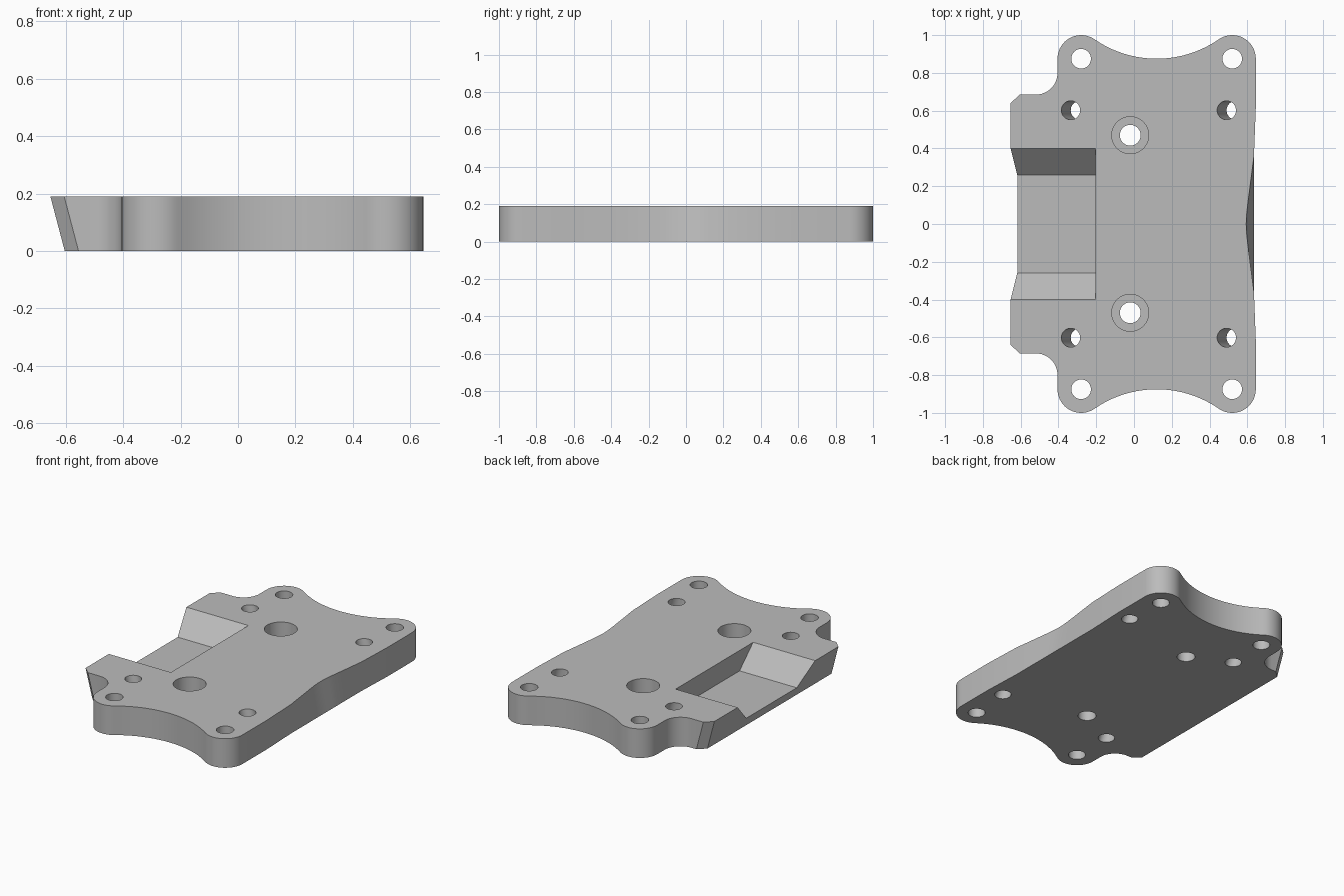
import bpy, bmesh, math
from mathutils import Vector

if "Cube" in bpy.data.objects:
    bpy.data.objects.remove(bpy.data.objects["Cube"])

H = 0.19          # plate thickness
LEAN = 0.05       # sideways drift of the slanted features over the thickness

grey = bpy.data.materials.new("plain grey")
grey.diffuse_color = (0.5, 0.5, 0.5, 1)
grey.use_nodes = True
grey.node_tree.nodes["Principled BSDF"].inputs["Base Color"].default_value = grey.diffuse_color


def arc(cx, cy, r, a0, a1, n):
    return [(cx + r * math.cos(math.radians(a0 + (a1 - a0) * i / n)),
             cy + r * math.sin(math.radians(a0 + (a1 - a0) * i / n))) for i in range(n + 1)]


def loft(name, low, high):
    """Closed solid between two matching loops of 3D points."""
    bm = bmesh.new()
    a = [bm.verts.new(p) for p in low]
    b = [bm.verts.new(p) for p in high]
    n = len(a)
    bm.faces.new(a[::-1])
    bm.faces.new(b)
    for i in range(n):
        j = (i + 1) % n
        bm.faces.new((a[i], a[j], b[j], b[i]))
    bmesh.ops.recalc_face_normals(bm, faces=bm.faces)
    me = bpy.data.meshes.new(name)
    bm.to_mesh(me)
    bm.free()
    ob = bpy.data.objects.new(name, me)
    bpy.context.collection.objects.link(ob)
    me.materials.append(grey)
    return ob


def hole(x, y, r, z0, z1, lean=0.0):
    """Round cutter; x, y are its centre at the top face."""
    def ring(z):
        dx = lean * (1 - z / H)
        return [(px + dx, py, z) for px, py in arc(x, y, r, 0, 360, 40)[:-1]]
    return loft("hole_cutter", ring(z0), ring(z1))


# Back half of the outline, from the middle of the right edge round to the left edge
waist = [(0.594, 0.0), (0.595, 0.03), (0.598, 0.07), (0.604, 0.12), (0.635, 0.36)]
corner = [(0.645, 0.62)] + arc(0.52, 0.875, 0.125, 0, 124.7, 16)
scoop = arc(0.12, 1.453, 0.578, 304.7, 235.3, 20)[1:-1]
left = arc(-0.28, 0.875, 0.125, 55.3, 180, 16) + arc(-0.52, 0.80, 0.115, 0, -90, 12)
tab = [(-0.605, 0.685), (-0.653, 0.64)]

top = [(x, y) for x, y in waist + corner + scoop + left + tab]
bottom = ([(0.635, y) for _, y in waist] + corner + scoop + left
          + [(x + LEAN, y) for x, y in tab])


def full_loop(half, z):
    front = [(x, -y) for x, y in half[:0:-1]]
    return [(x, y, z) for x, y in half + front]


plate = loft("mounting_plate", full_loop(bottom, 0), full_loop(top, H))

cutters = []
for s in (1, -1):
    for x in (-0.28, 0.52):                      # straight corner holes
        cutters.append(hole(x, 0.875 * s, 0.052, -0.1, 0.3))
    for x in (-0.335, 0.49):                     # leaning holes
        cutters.append(hole(x, 0.602 * s, 0.05, -0.1, 0.3, LEAN))
    cutters.append(hole(-0.02, 0.47 * s, 0.055, -0.1, 0.3))    # through bolt holes
    cutters.append(hole(-0.02, 0.47 * s, 0.098, 0.07, 0.3))    # counterbores

# Sloped-sided pocket opening to the left
section = [(-0.26, 0.057), (0.26, 0.057), (0.47, 0.2565), (-0.47, 0.2565)]
cutters.append(loft("pocket_cutter", [(-0.8, y, z) for y, z in section],
                    [(-0.205, y, z) for y, z in section]))

for c in cutters:
    m = plate.modifiers.new("cut", 'BOOLEAN')
    m.operation = 'DIFFERENCE'
    m.solver = 'EXACT'
    m.object = c

# Bake the cuts and smooth the rounded walls
bpy.context.view_layer.update()
done = bpy.data.meshes.new_from_object(plate.evaluated_get(bpy.context.evaluated_depsgraph_get()))
plate.modifiers.clear()
plate.data = done
for c in cutters:
    bpy.data.objects.remove(c)
bpy.ops.object.select_all(action='DESELECT')
plate.select_set(True)
bpy.context.view_layer.objects.active = plate
bpy.ops.object.shade_smooth_by_angle(angle=math.radians(30))
